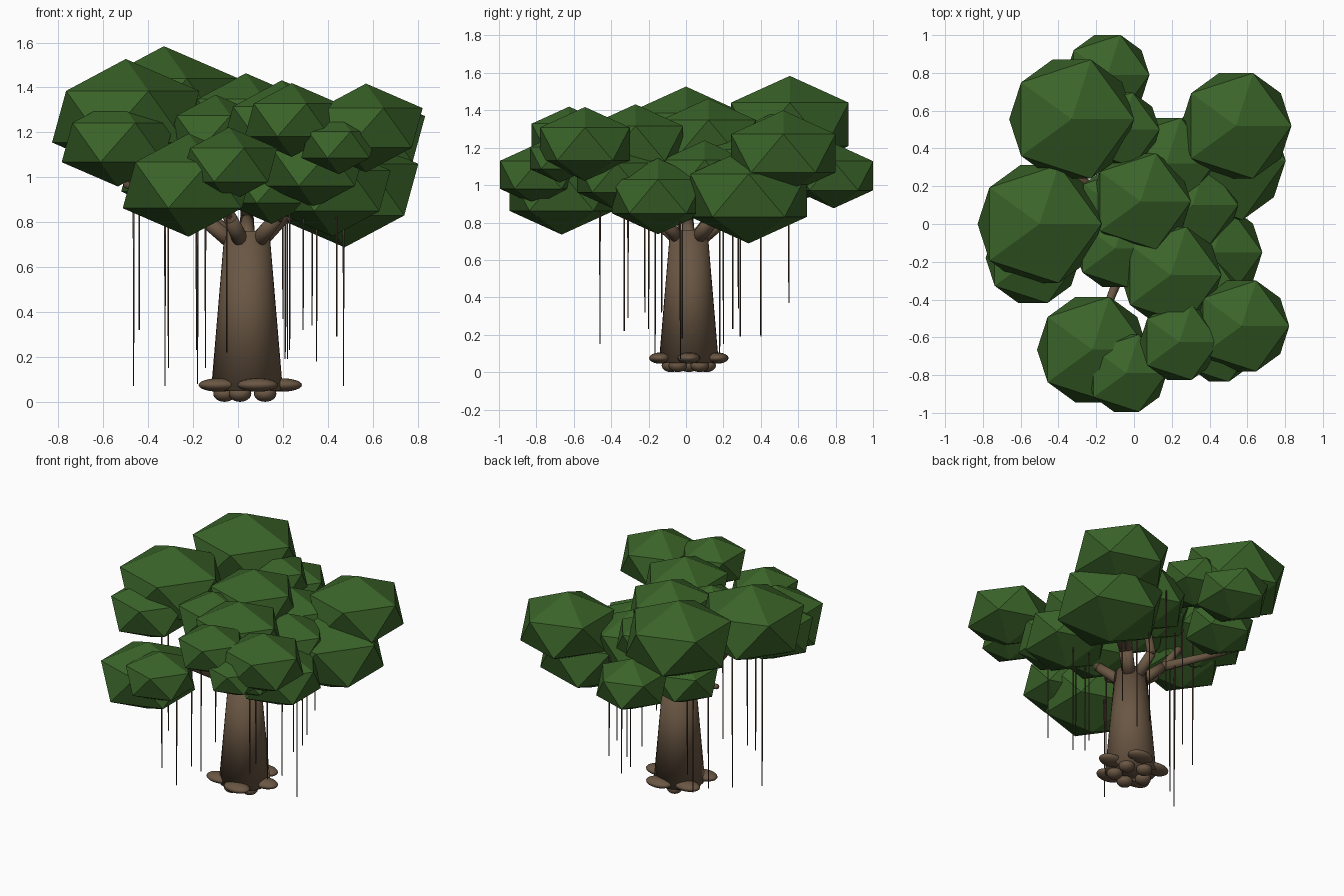
import bpy, math
from mathutils import Vector

cube = bpy.data.objects.get("Cube")
if cube:
    bpy.data.objects.remove(cube, do_unlink=True)


def material(name, rgb):
    m = bpy.data.materials.new(name)
    m.use_nodes = True
    m.diffuse_color = (*rgb, 1)
    m.node_tree.nodes["Principled BSDF"].inputs["Base Color"].default_value = (*rgb, 1)
    return m


LEAF = material("leaf green", (0.043, 0.127, 0.022))
BARK = material("bark brown", (0.145, 0.095, 0.057))
VINE = material("vine brown", (0.1, 0.064, 0.042))


def finish(name, mat, smooth=False):
    ob = bpy.context.object
    ob.name = name
    ob.data.materials.append(mat)
    if smooth:
        bpy.ops.object.shade_smooth()
    return ob


def limb(name, start, end, r1, r2, mat, sides=10):
    """Tapered round limb between two points, softly shaded over its ends."""
    a, b = Vector(start), Vector(end)
    d = b - a
    bpy.ops.mesh.primitive_cone_add(
        vertices=sides, radius1=r1, radius2=r2, depth=d.length,
        location=(a + b) / 2, rotation=d.to_track_quat("Z", "Y").to_euler())
    return finish(name, mat, True)


def foliage(name, x, y, z, r):
    """Squashed low-poly leaf clump."""
    bpy.ops.mesh.primitive_ico_sphere_add(subdivisions=1, radius=r, location=(x, y, z))
    bpy.context.object.scale = (1, 1, 0.7)
    return finish(name, LEAF)


def root(name, x, y, z, size):
    bpy.ops.mesh.primitive_uv_sphere_add(segments=20, ring_count=12, radius=1, location=(x, y, z))
    bpy.context.object.scale = size
    return finish(name, BARK, True)


# Trunk
BASE = Vector((0.04, 0.015, 0))
limb("trunk", BASE + Vector((0, 0, 0.05)), BASE + Vector((0, 0, 0.76)), 0.16, 0.1, BARK, 32)

# Flattened root bulges: a wide upper ring and a small lower ring
for i in range(5):
    a = math.tau * i / 5
    root(f"upper_root_{i + 1}", BASE.x + 0.155 * math.cos(a), BASE.y + 0.16 * math.sin(a),
         0.075, (0.09, 0.06, 0.03))
    root(f"lower_root_{i + 1}", BASE.x - 0.1 * math.cos(a), BASE.y - 0.1 * math.sin(a),
         0.036, (0.05, 0.05, 0.036))

# Branches: a thick fork leaving the trunk, then a thin limb up to each tip
tips = [
    (-0.50, 0.38, 0.97), (-0.50, 0.00, 1.27), (0.54, 0.52, 1.17), (0.30, -0.28, 1.10),
    (-0.18, -0.53, 1.05), (0.46, 0.33, 0.95), (0.04, 0.12, 1.26),
]
for i, tip in enumerate(tips, 1):
    out = Vector((tip[0] - BASE.x, tip[1] - BASE.y, 0)).normalized()
    start = BASE + out * 0.05 + Vector((0, 0, 0.7))
    fork = BASE + out * 0.2 + Vector((0, 0, 0.82))
    limb(f"branch_{i}", start, fork, 0.038, 0.03, BARK, 12)
    limb(f"branch_tip_{i}", fork, tip, 0.03, 0.017, BARK, 12)

# Leaf clumps: x, y, z, radius
clumps = [
    (-0.33, 0.555, 1.325, 0.37),
    (-0.50, 0.00, 1.27, 0.367),
    (0.54, 0.52, 1.17, 0.328),
    (0.57, -0.54, 1.22, 0.282),
    (-0.22, -0.665, 0.965, 0.328),
    (0.475, 0.335, 0.945, 0.367),
    (0.42, -0.15, 0.94, 0.29),
    (0.035, 0.12, 1.255, 0.298),
    (0.195, -0.27, 1.222, 0.3),
    (0.24, -0.625, 1.255, 0.235),
    (0.45, -0.675, 1.145, 0.188),
    (-0.04, -0.79, 1.055, 0.24),
    (-0.535, -0.18, 1.155, 0.28),
    (-0.14, 0.79, 1.05, 0.248),
    (0.17, 0.32, 1.10, 0.285),
    (-0.10, -0.13, 1.20, 0.24),
    (-0.10, 0.09, 1.20, 0.23),
    (-0.07, 0.50, 1.24, 0.23),
    (0.31, 0.10, 1.05, 0.27),
    (0.15, -0.19, 0.96, 0.24),
    (0.34, -0.37, 1.04, 0.25),
    (-0.31, 0.46, 1.01, 0.235),
]
for i, spec in enumerate(clumps, 1):
    foliage(f"foliage_{i}", *spec)

# Hanging aerial roots: x, y, bottom height
vines = [
    (-0.465, -0.165, 0.07), (-0.44, -0.13, 0.32), (-0.325, -0.04, 0.07),
    (-0.31, 0.20, 0.15), (-0.185, 0.25, 0.23), (-0.18, 0.18, 0.08),
    (-0.145, -0.46, 0.15), (-0.05, -0.33, 0.22), (0.22, 0.29, 0.19),
    (0.23, -0.20, 0.23), (0.29, -0.22, 0.32), (0.33, 0.28, 0.34),
    (0.35, -0.02, 0.18), (0.44, -0.31, 0.29), (0.47, -0.03, 0.07),
    (0.21, 0.40, 0.19), (0.20, 0.55, 0.37),
]
for i, (x, y, z) in enumerate(vines, 1):
    limb(f"hanging_root_{i}", (x, y, z), (x, y, 1.06), 0.003, 0.005, VINE, 6)
